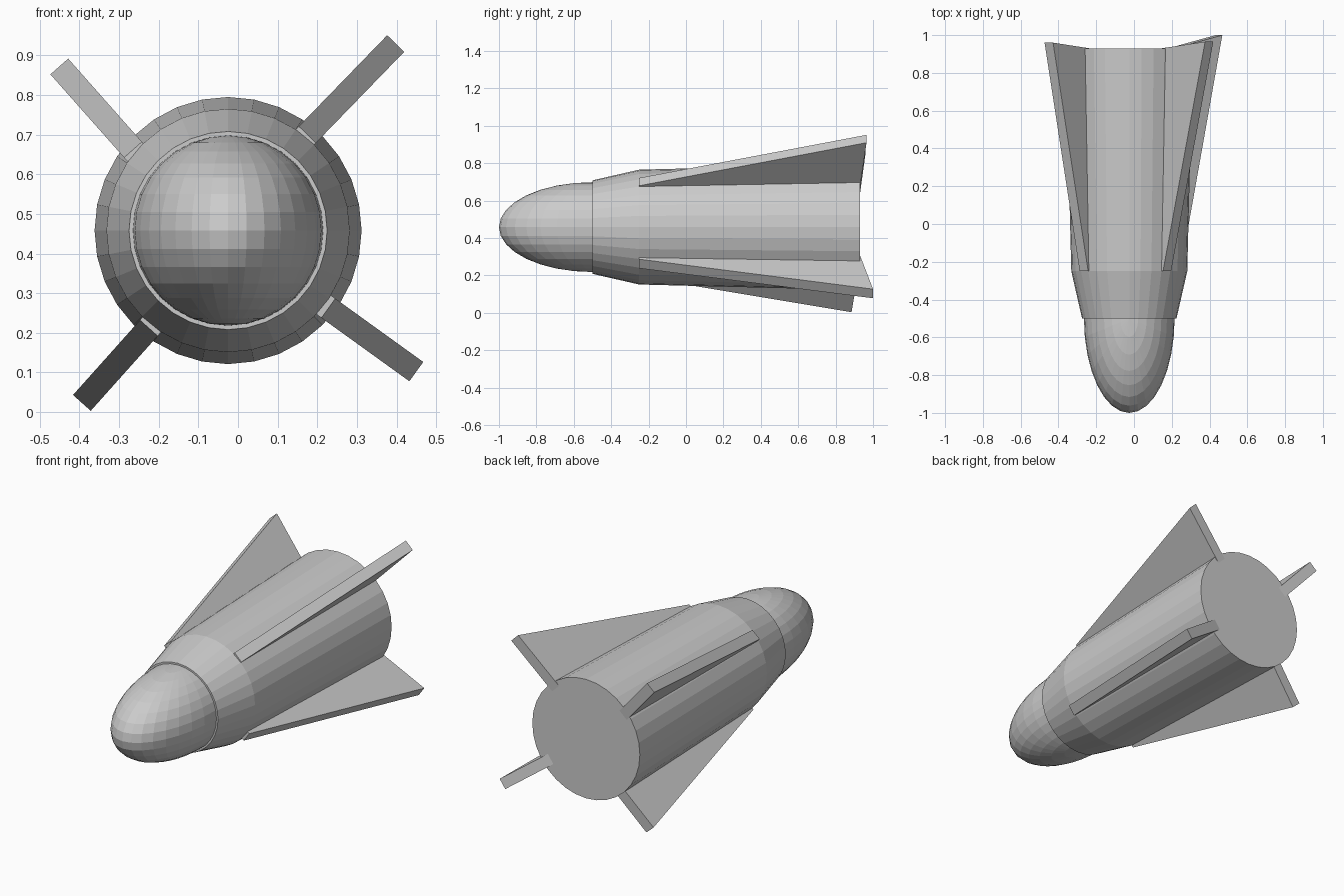
import bpy, bmesh
from math import pi
from mathutils import Vector, Matrix

if "Cube" in bpy.data.objects:
    bpy.data.objects.remove(bpy.data.objects["Cube"])

CX, CZ = -0.025, 0.458  # axis of the hull


def finish(name, bm):
    bmesh.ops.recalc_face_normals(bm, faces=bm.faces)
    mesh = bpy.data.meshes.new(name)
    bm.to_mesh(mesh)
    bm.free()
    obj = bpy.data.objects.new(name, mesh)
    bpy.context.collection.objects.link(obj)
    return obj


def frustum(name, y0, r0, y1, r1):
    """Capped 32-sided cone section lying along y."""
    bm = bmesh.new()
    place = Matrix.Translation((CX, (y0 + y1) / 2, CZ)) @ Matrix.Rotation(-pi / 2, 4, 'X')
    bmesh.ops.create_cone(bm, cap_ends=True, segments=32, radius1=r0, radius2=r1,
                          depth=y1 - y0, matrix=place)
    return finish(name, bm)


def fin(name, root, tip, tip_y, rear_y=0.93, thick=0.06):
    """Triangular plate: root and tip are (x, z) mid-points of the leading edge."""
    root, tip = Vector(root), Vector(tip)
    d = (tip - root).normalized()
    side = Vector((-d.y, d.x)) * thick / 2
    inner = root - d * 0.06
    outline = [(inner, -0.25), (root, -0.25), (tip, tip_y), (inner, rear_y - 0.005)]
    bm = bmesh.new()
    loops = [[bm.verts.new((p.x + s * side.x, y, p.y + s * side.y)) for p, y in outline]
             for s in (-1, 1)]
    bm.faces.new(loops[0])
    bm.faces.new(loops[1][::-1])
    for i in range(4):
        j = (i + 1) % 4
        bm.faces.new((loops[0][i], loops[0][j], loops[1][j], loops[1][i]))
    return finish(name, bm)


# Hull: slightly flared body and the tapered collar in front of it
frustum("body", -0.25, 0.307, 0.93, 0.337)
frustum("collar", -0.5, 0.25, -0.25, 0.307)

# Nose: stretched sphere, its rear half hidden in the hull
bm = bmesh.new()
bmesh.ops.create_uvsphere(bm, u_segments=32, v_segments=16, radius=1,
                          matrix=Matrix.Translation((CX, -0.5, CZ)) @ Matrix.Diagonal((0.24, 0.5, 0.24, 1)))
finish("nose", bm)

# Four hand-set fins
fin("fin_upper_right", (0.175, 0.70), (0.398, 0.93), 0.965)
fin("fin_upper_left", (-0.265, 0.662), (-0.451, 0.872), 0.96)
fin("fin_lower_right", (0.228, 0.262), (0.45, 0.102), 1.0)
fin("fin_lower_left", (-0.225, 0.212), (-0.394, 0.023), 0.885)
